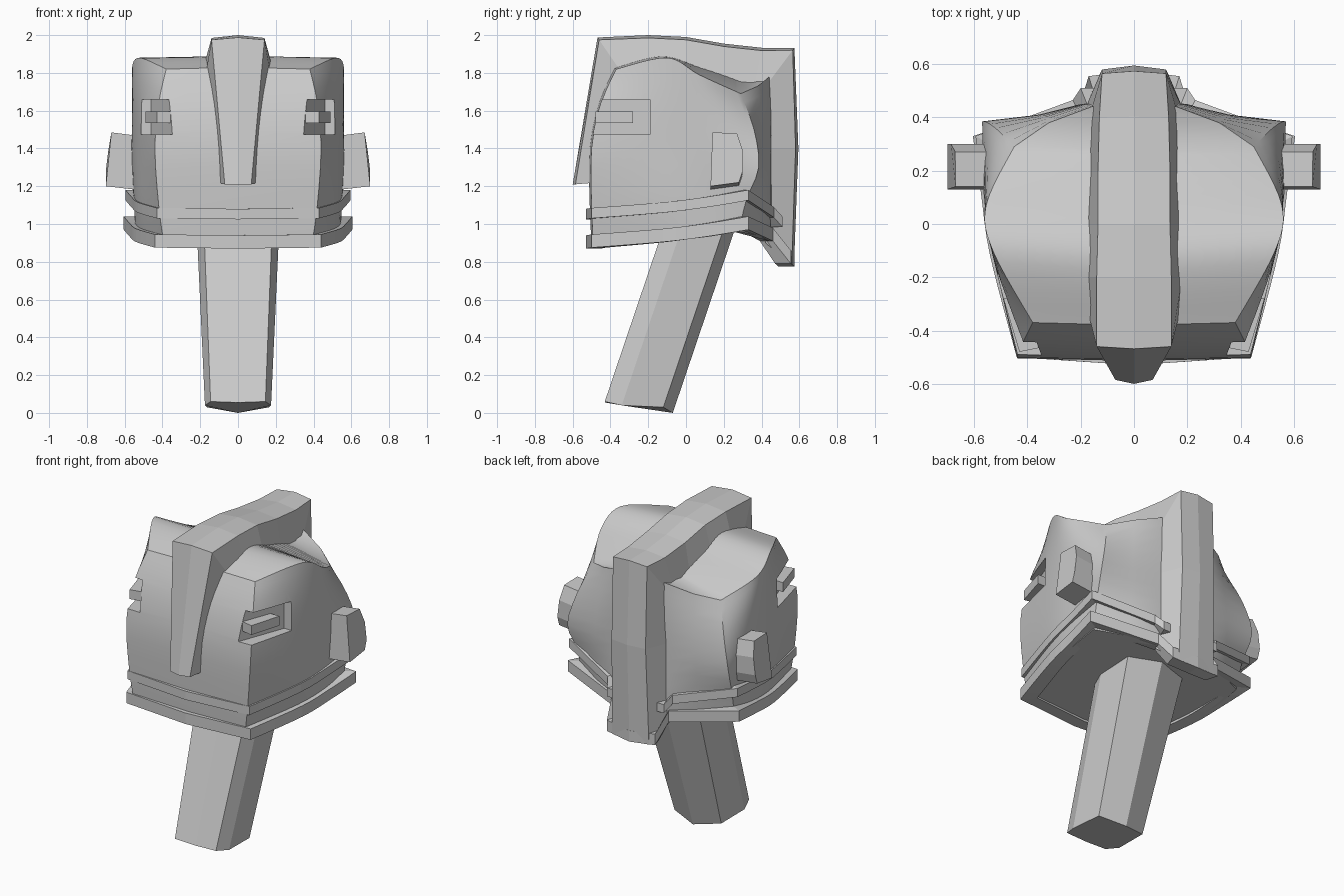
import bpy, bmesh
from mathutils import Vector as V

if "Cube" in bpy.data.objects:
    bpy.data.objects.remove(bpy.data.objects["Cube"])


def make(name, verts, faces):
    bm = bmesh.new()
    vs = [bm.verts.new(v) for v in verts]
    for f in faces:
        bm.faces.new([vs[i] for i in f])
    bmesh.ops.remove_doubles(bm, verts=bm.verts, dist=0.0005)
    bmesh.ops.recalc_face_normals(bm, faces=bm.faces)
    me = bpy.data.meshes.new(name)
    bm.to_mesh(me)
    bm.free()
    ob = bpy.data.objects.new(name, me)
    bpy.context.collection.objects.link(ob)
    return ob


def loft(name, sections, loop=False):
    """Skin a list of closed sections with equal point counts."""
    n, m = len(sections[0]), len(sections)
    faces = []
    for j in range(m if loop else m - 1):
        a, b = j * n, (j + 1) % m * n
        faces += [(a + i, a + (i + 1) % n, b + (i + 1) % n, b + i) for i in range(n)]
    if not loop:
        faces += [tuple(range(n)), tuple(range((m - 1) * n, m * n))]
    return make(name, [p for s in sections for p in s], faces)


def spline(pts, n):
    """Catmull-Rom curve through the points."""
    pts = [V(p) for p in pts]
    out = []
    for i in range(len(pts) - 1):
        p0, p1, p2 = pts[max(i - 1, 0)], pts[i], pts[i + 1]
        p3 = pts[min(i + 2, len(pts) - 1)]
        for k in range(n):
            t = k / n
            out.append(0.5 * (2 * p1 + (p2 - p0) * t + (2 * p0 - 5 * p1 + 4 * p2 - p3) * t * t
                              + (3 * p1 - p0 - 3 * p2 + p3) * t ** 3))
    return out + [pts[-1]]


def flip(p):
    return V((-p[0], p[1], p[2]))


def ring(half):
    """Close a half outline (centre front to centre back) by mirroring."""
    half = [V(p) for p in half]
    return half + [flip(p) for p in half[-2:0:-1]]


# Helmet shell: vertical profiles from front corner round to the back
corner = [(.39, -.49, .88), (.42, -.50, 1.1), (.44, -.50, 1.4), (.42, -.45, 1.64), (.38, -.37, 1.82)]
cheek = [(.50, -.12, .91), (.52, -.13, 1.12), (.525, -.13, 1.4), (.53, -.12, 1.65), (.53, -.10, 1.88)]
side = [(.54, .10, .93), (.55, .10, 1.14), (.56, .10, 1.4), (.56, .10, 1.62), (.555, .07, 1.79)]
rear = [(.54, .28, .96), (.55, .32, 1.13), (.57, .385, 1.3), (.52, .36, 1.5), (.45, .29, 1.69)]
inset = [(.36, .38, .94), (.36, .40, 1.1), (.36, .41, 1.3), (.34, .40, 1.52), (.32, .38, 1.73)]
back = [(.20, .44, .91), (.20, .45, 1.05), (.19, .45, 1.3), (.18, .45, 1.55), (.16, .44, 1.78)]
cols = [spline(c, 3) for c in (corner, cheek, side, rear, inset, back)]
front_mid = [V((0, p.y - .01, p.z + .01)) for p in cols[0]]
back_mid = [V((0, p.y + .01, p.z)) for p in cols[5]]
levels = []
for k in range(len(front_mid)):
    around = spline([c[k] for c in cols[:4]], 6)
    levels.append(ring([front_mid[k]] + around + [cols[4][k], cols[5][k], back_mid[k]]))
f, b = front_mid[-1], back_mid[-1]
ridge = spline([f, (0, -.14, 1.89), (0, .08, 1.84), (0, .28, 1.79)], 6)
levels.append(ring([f] + ridge + [V((0, .38, 1.78)), b, b]))
n = len(levels[0])
faces = [tuple(range(n))]
for j in range(len(levels) - 1):
    a = j * n
    for i in range(n):
        i2 = (i + 1) % n
        faces.append((a + i, a + i2, a + n + i2, a + n + i))
shell = make("helmet_shell", [p for l in levels for p in l], faces)


def slab(name, plan, z0, z1, s):
    return loft(name, [[(s * x, y, z) for x, y in plan] for z in (z0, z1)])


# Eye recesses cut in both front corners, each with a bar inside
for s, label in ((1, "right"), (-1, "left")):
    cutter = slab("eye_cutter_" + label, [(.30, -.62), (.46, -.19), (.8, -.19), (.8, -.62)], 1.475, 1.66, s)
    cutter.hide_render = True
    cutter.hide_viewport = True
    mod = shell.modifiers.new("eye_" + label, 'BOOLEAN')
    mod.operation, mod.object, mod.solver = 'DIFFERENCE', cutter, 'EXACT'
    slab("eye_bar_" + label, [(.33, -.46), (.43, -.48), (.49, -.28), (.40, -.28)], 1.535, 1.595, s)

# Central crest running over the head: outer y,z / base y,z / outer and base half width
crest = [(-.585, 1.21, -.47, 1.22, .07, .105), (-.46, 1.975, -.34, 1.80, .14, .17),
         (-.2, 1.985, -.2, 1.84, .14, .18), (0, 1.975, 0, 1.83, .135, .175),
         (.2, 1.94, .2, 1.76, .135, .165), (.4, 1.918, .36, 1.72, .13, .165),
         (.565, 1.92, .43, 1.74, .12, .16), (.58, 1.4, .44, 1.4, .12, .18),
         (.56, .785, .42, .90, .13, .19)]
sections = []
for oy, oz, by, bz, w, wb in crest:
    o, base = V((0, oy, oz)), V((0, by, bz))
    mid = o + (o - base).normalized() * .015
    sections.append([(-wb, by, bz), (-w, oy, oz), mid, (w, oy, oz), (wb, by, bz)])
loft("crest", sections)


# Two collar bands that rise to the rear corners and drop at the back
def band(name, lift, height, tail, grow):
    flank = spline([(.42 + grow, -.50, .875), (.52 + grow, -.12, .905),
                    (.555 + grow, .12, .935), (.585 + grow, .33, .97)], 4)
    outer = ring([(0, -.53, .87)] + flank + tail)
    h = V((0, 0, height))
    secs = []
    for p in outer:
        q = p + V((0, 0, lift))
        inner = V((q.x * .85, q.y * .85, q.z))
        secs.append([inner, q, q + h, inner + h])
    loft(name, secs, loop=True)


band("collar_lower", 0, .07, [(.2, .46, .91), (.17, .555, .79), (0, .575, .775)], .02)
band("collar_upper", .155, .055, [(.23, .465, .88), (.2, .51, .83), (0, .51, .83)], .01)

# Ear blocks
profile = [(.13, 1.19), (.28, 1.21), (.30, 1.27), (.30, 1.38), (.27, 1.47), (.14, 1.475)]
for s, label in ((1, "right"), (-1, "left")):
    loft("ear_" + label, [[(s * .48, y, z - .015) for y, z in profile],
                          [(s * (.70 - max(0, z - 1.3) * .17), y, z + .01) for y, z in profile]])

# Leaning faceted neck with a ridge down its back
foot = ring([(0, -.43, .055), (.145, -.43, .06), (.175, -.34, .04), (.165, -.12, .03), (0, -.07, 0)])
top = [V((p.x * 1.27, p.y + .345, p.z + 1.02)) for p in foot]
loft("neck", [foot, top])

# Smooth the curved shell, keep its edges sharp
bpy.context.view_layer.objects.active = shell
shell.select_set(True)
bpy.ops.object.shade_smooth_by_angle(angle=0.5)
